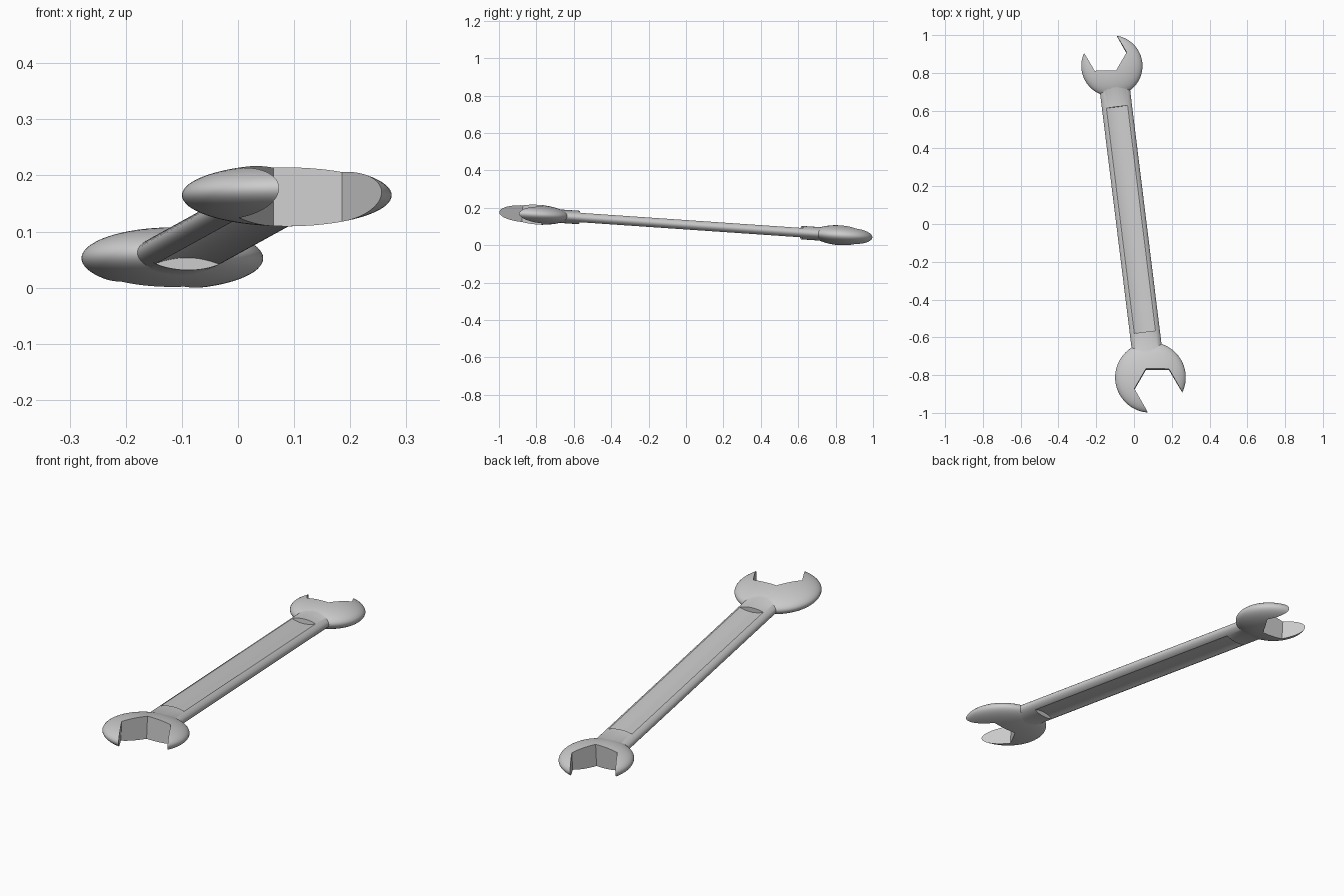
import bpy, bmesh, math
from mathutils import Vector, Matrix

if "Cube" in bpy.data.objects:
    bpy.data.objects.remove(bpy.data.objects["Cube"])

HALF_W, HALF_T = 0.08, 0.036                       # shank half width / thickness
BIG, SMALL = Vector((0.087, -0.814, 0)), Vector((-0.117, 0.839, 0))


def make_object(name, bm):
    bmesh.ops.recalc_face_normals(bm, faces=bm.faces)
    mesh = bpy.data.meshes.new(name)
    bm.to_mesh(mesh)
    bm.free()
    obj = bpy.data.objects.new(name, mesh)
    bpy.context.collection.objects.link(obj)
    return obj


def boolean(obj, other, operation):
    mod = obj.modifiers.new(operation.lower(), 'BOOLEAN')
    mod.operation, mod.object, mod.solver = operation, other, 'EXACT'
    bpy.context.view_layer.objects.active = obj
    bpy.ops.object.modifier_apply(modifier=mod.name)
    bpy.data.objects.remove(other, do_unlink=True)


def head(name, centre, radius, hex_centre, hex_r, turn):
    # flattened ellipsoid
    bm = bmesh.new()
    bmesh.ops.create_uvsphere(bm, u_segments=72, v_segments=36, radius=1)
    bmesh.ops.transform(bm, verts=bm.verts, matrix=Matrix.Translation(centre)
                        @ Matrix.Diagonal((radius, radius, 0.054, 1)))
    obj = make_object(name, bm)
    # half-hexagon jaw opening, running out between parallel jaw faces
    at = lambda deg: Vector((math.cos(math.radians(deg + turn)),
                             math.sin(math.radians(deg + turn)), 0)) * hex_r
    run = at(-60) * 3
    outline = [at(180), at(120), at(60), at(60) + run, at(180) + run]
    bm = bmesh.new()
    face = bm.faces.new([bm.verts.new(Vector(hex_centre) + p - Vector((0, 0, 0.2)))
                         for p in outline])
    ext = bmesh.ops.extrude_face_region(bm, geom=[face])['geom']
    bmesh.ops.translate(bm, vec=(0, 0, 0.4),
                        verts=[v for v in ext if isinstance(v, bmesh.types.BMVert)])
    cutter = make_object("jaw_cutter", bm)
    cutter.hide_render = True
    boolean(obj, cutter, 'DIFFERENCE')
    return obj


def shank():
    # elliptical bar with a hollowed web between the two necks
    rim = 0.057
    rim_z = HALF_T * math.sqrt(1 - (rim / HALF_W) ** 2)
    axis = (SMALL - BIG) / (SMALL.y - BIG.y)
    side = Vector((axis.y, -axis.x, 0)).normalized()
    bm = bmesh.new()
    rings = []
    for y, hollow in ((-0.71, 0), (-0.575, 0), (-0.575, 1), (0.62, 1), (0.62, 0), (0.75, 0)):
        middle = BIG + axis * (y - BIG.y)
        ring = []
        for i in range(64):
            a = 2 * math.pi * i / 64
            w, t = HALF_W * math.cos(a), HALF_T * math.sin(a)
            if hollow and abs(w) < rim:
                web = 0.014 + (rim_z - 0.014) * (w / rim) ** 2
                t = math.copysign(min(abs(t), web), t)
            ring.append(bm.verts.new(middle + side * w + Vector((0, 0, t))))
        rings.append(ring)
    for r0, r1 in zip(rings, rings[1:]):
        for i in range(64):
            j = (i + 1) % 64
            bm.faces.new((r0[i], r0[j], r1[j], r1[i]))
    bm.faces.new(rings[0])
    bm.faces.new(rings[-1])
    # the rail sides coincide at each step, so weld them
    bmesh.ops.remove_doubles(bm, verts=bm.verts, dist=1e-5)
    return make_object("shank", bm)


wrench = shank()
wrench.name = "open_end_wrench"
boolean(wrench, head("large_head", BIG, 0.187, (0.124, -0.877, 0), 0.122, 0), 'UNION')
boolean(wrench, head("small_head", SMALL, 0.162, (-0.152, 0.908, 0), 0.113, 180), 'UNION')

# tilt so the small end rests on the ground
wrench.data.transform(Matrix.Rotation(-0.068, 4, 'X'))
low = min(v.co.z for v in wrench.data.vertices)
wrench.data.transform(Matrix.Translation((0, 0, -low)))

bpy.ops.object.select_all(action='DESELECT')
wrench.select_set(True)
bpy.context.view_layer.objects.active = wrench
bpy.ops.object.shade_smooth_by_angle(angle=math.radians(30))
